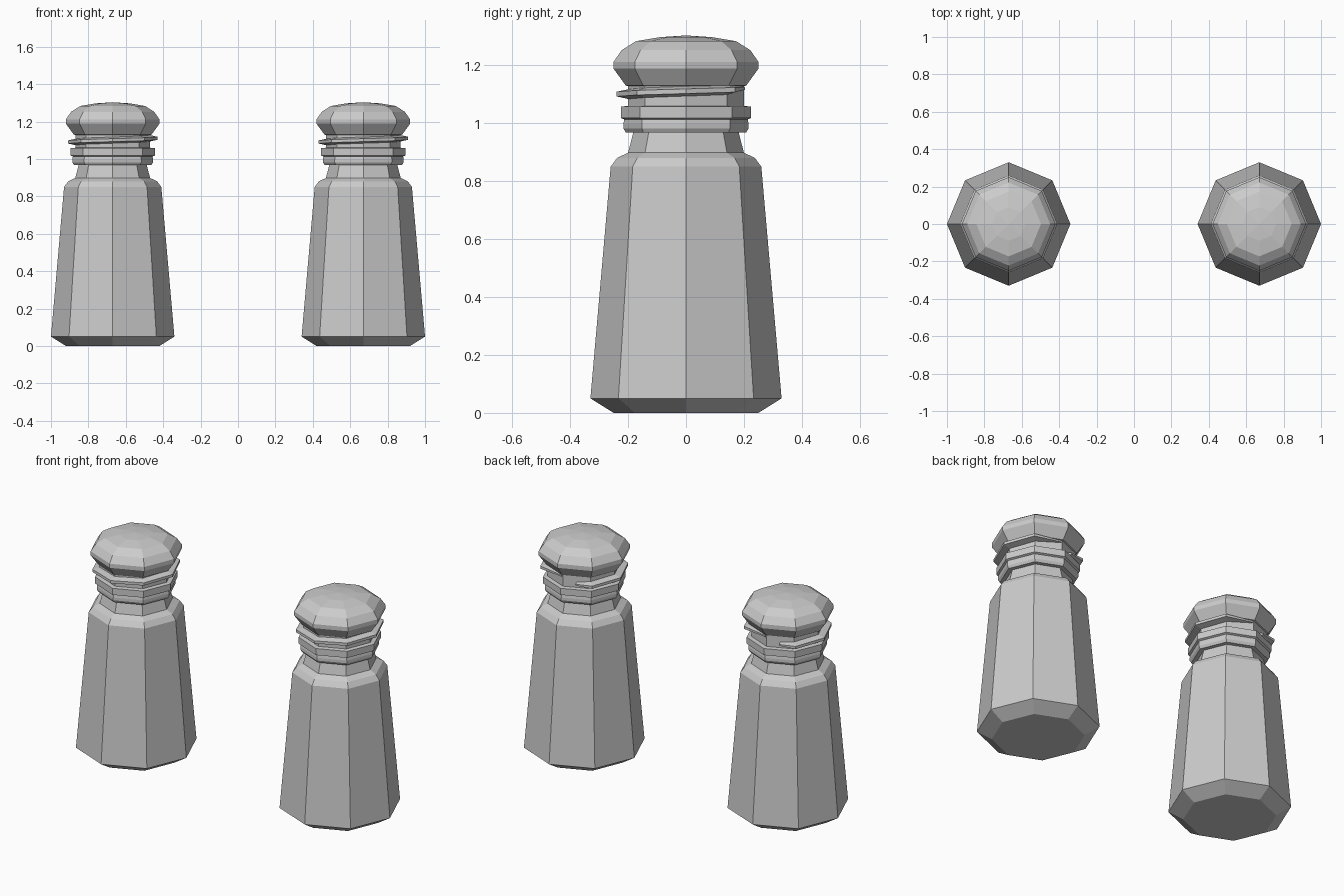
import bpy, bmesh
from math import cos, sin, radians

if "Cube" in bpy.data.objects:
    bpy.data.objects.remove(bpy.data.objects["Cube"])

SIDES = 8


def finish(name, bm, x):
    bmesh.ops.recalc_face_normals(bm, faces=bm.faces)
    mesh = bpy.data.meshes.new(name)
    bm.to_mesh(mesh)
    bm.free()
    obj = bpy.data.objects.new(name, mesh)
    obj.location.x = x
    bpy.context.collection.objects.link(obj)
    return obj


def bridge(bm, rings, closed_ends=True):
    for a, b in zip(rings, rings[1:]):
        n = len(a)
        for i in range(n):
            j = (i + 1) % n
            bm.faces.new((a[i], a[j], b[j], b[i]))
    if closed_ends:
        bm.faces.new(rings[0])
        bm.faces.new(rings[-1])


def lathe(name, profile, x, peak=None):
    """Octagonal turned part from (radius, height) pairs."""
    bm = bmesh.new()
    rings = [[bm.verts.new((r * cos(radians(45 * i)), r * sin(radians(45 * i)), z))
              for i in range(SIDES)] for r, z in profile]
    bridge(bm, rings, peak is None)
    if peak is not None:
        bm.faces.new(rings[0])
        tip = bm.verts.new((0, 0, peak))
        for i in range(SIDES):
            bm.faces.new((rings[-1][i], rings[-1][(i + 1) % SIDES], tip))
    return finish(name, bm, x)


def thread(name, x):
    """One rising turn around the neck, tapering away at both ends."""
    bm = bmesh.new()
    rings = []
    for angle in [112] + list(range(135, 406, 45)) + [448]:
        end = angle in (112, 448)
        z = 1.083 + 0.037 * (angle - 112) / 336
        outer, half = (0.203, 0.004) if end else (0.24, 0.008)
        base = 0.01 if end else 0.02
        section = [(0.185, z - base), (outer, z - half), (outer, z + half), (0.185, z + base)]
        a = radians(angle)
        rings.append([bm.verts.new((r * cos(a), r * sin(a), h)) for r, h in section])
    bridge(bm, rings)
    return finish(name, bm, x)


# Profiles shared by both shakers
body = [(0.25, 0), (0.33, 0.05), (0.26, 0.85), (0.238, 0.88), (0.20, 0.898), (0.18, 0.975)]
collar = [(0.207, 0.967), (0.216, 0.982), (0.216, 0.998), (0.213, 1.013), (0.225, 1.018),
          (0.225, 1.057), (0.2, 1.06), (0.2, 1.135)]
head = [(0.2, 1.128), (0.208, 1.13), (0.25, 1.188), (0.25, 1.212), (0.222, 1.252),
        (0.173, 1.283), (0.09, 1.297)]

for side, x in (("left", -0.67), ("right", 0.67)):
    lathe(side + "_shaker_body", body, x)
    lathe(side + "_cap_collar", collar, x)
    thread(side + "_cap_thread", x)
    lathe(side + "_cap_dome", head, x, peak=1.303)
